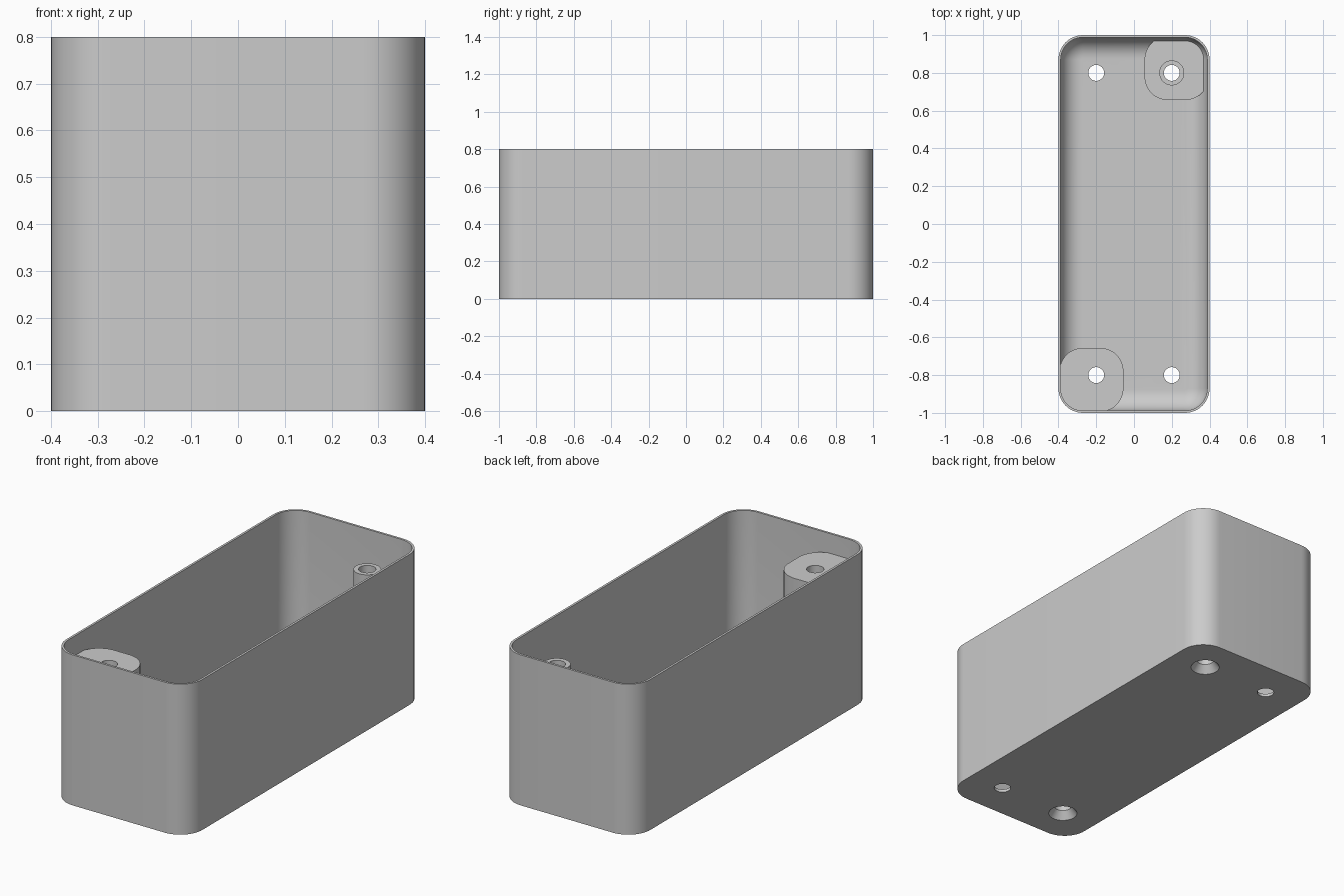
import bpy, bmesh
from math import sin, cos, pi, radians

if "Cube" in bpy.data.objects:
    bpy.data.objects.remove(bpy.data.objects["Cube"])

HEIGHT, WALL, FLOOR, FILLET, CORNER = 0.8, 0.012, 0.016, 0.11, 0.13
BOSS_TOP, LOW_TOP, HOLE = 0.695, 0.065, 0.042
POST = (0.2, 0.8)

grey = bpy.data.materials.new("plain grey")
grey.use_nodes = True
grey.diffuse_color = (0.6, 0.6, 0.6, 1)
grey.node_tree.nodes["Principled BSDF"].inputs["Base Color"].default_value = (0.6, 0.6, 0.6, 1)


def rounded(cx, cy, hx, hy, r, n=12):
    """Outline of a rounded rectangle, counter-clockwise."""
    pts = []
    for q, (sx, sy) in enumerate([(1, 1), (-1, 1), (-1, -1), (1, -1)]):
        for i in range(n + 1):
            a = (q + i / n) * pi / 2
            pts.append((cx + sx * (hx - r) + r * cos(a), cy + sy * (hy - r) + r * sin(a)))
    return pts


def circle(cx, cy, r, n=48):
    return [(cx + r * cos(2 * pi * i / n), cy + r * sin(2 * pi * i / n)) for i in range(n)]


def loft(name, sections):
    """Solid through stacked (outline, z) sections with capped ends."""
    bm = bmesh.new()
    rings = [[bm.verts.new((x, y, z)) for x, y in outline] for outline, z in sections]
    for a, b in zip(rings, rings[1:]):
        for i in range(len(a)):
            j = (i + 1) % len(a)
            bm.faces.new((a[i], a[j], b[j], b[i]))
    bm.faces.new(rings[0][::-1])
    bm.faces.new(rings[-1])
    bmesh.ops.recalc_face_normals(bm, faces=bm.faces)
    mesh = bpy.data.meshes.new(name)
    bm.to_mesh(mesh)
    bm.free()
    mesh.materials.append(grey)
    obj = bpy.data.objects.new(name, mesh)
    bpy.context.collection.objects.link(obj)
    return obj


# Open case: outer wall, rim, inner wall, rounded inner floor edge
def inner(inset):
    d = WALL + inset
    return rounded(0, 0, 0.4 - d, 1 - d, CORNER - d)


sections = [(rounded(0, 0, 0.4, 1, CORNER), 0), (rounded(0, 0, 0.4, 1, CORNER), HEIGHT), (inner(0), HEIGHT)]
for i in range(11):
    a = i / 10 * pi / 2
    sections.append((inner(FILLET * (1 - cos(a))), FLOOR + FILLET * (1 - sin(a))))
case = loft("case", sections)


# Corner bosses, running into the wall
def boss(name, side, top):
    outline = rounded(side * 0.225, side * 0.825, 0.169, 0.169, CORNER - 0.006)
    return loft(name, [(outline, 0.006), (outline, top)])


tall_boss = boss("tall_boss", -1, BOSS_TOP)
low_boss = boss("low_boss", 1, LOW_TOP)

# Tubular standoff on the low boss
ring = circle(*POST, 0.066)
standoff = loft("standoff", [(ring, LOW_TOP - 0.01), (ring, BOSS_TOP)])

# Screw holes: countersunk below the bosses, plain at the other corners
cutters = []
for sx in (1, -1):
    for sy in (1, -1):
        x, y = sx * POST[0], sy * POST[1]
        hole = circle(x, y, HOLE)
        steps = [(hole, 0.04), (hole, HEIGHT)]
        if sx == sy:
            steps = [(circle(x, y, 0.08), -0.01), (circle(x, y, 0.072), 0)] + steps
        else:
            steps[0] = (hole, -0.01)
        cutter = loft("hole_cutter", steps)
        cutter.hide_render = True
        cutters.append(cutter)

parts = {case: cutters, tall_boss: [cutters[3]], low_boss: [cutters[0]], standoff: [cutters[0]]}
for obj, tools in parts.items():
    for tool in tools:
        mod = obj.modifiers.new("hole", "BOOLEAN")
        mod.operation, mod.solver, mod.object = "DIFFERENCE", "EXACT", tool
    bpy.context.view_layer.update()
    baked = bpy.data.meshes.new_from_object(obj.evaluated_get(bpy.context.evaluated_depsgraph_get()))
    obj.modifiers.clear()
    obj.data = baked
for tool in cutters:
    bpy.data.objects.remove(tool)

# Smooth rounded walls, crisp edges
bpy.ops.object.select_all(action="DESELECT")
for obj in parts:
    obj.select_set(True)
bpy.context.view_layer.objects.active = case
bpy.ops.object.shade_smooth_by_angle(angle=radians(30))
